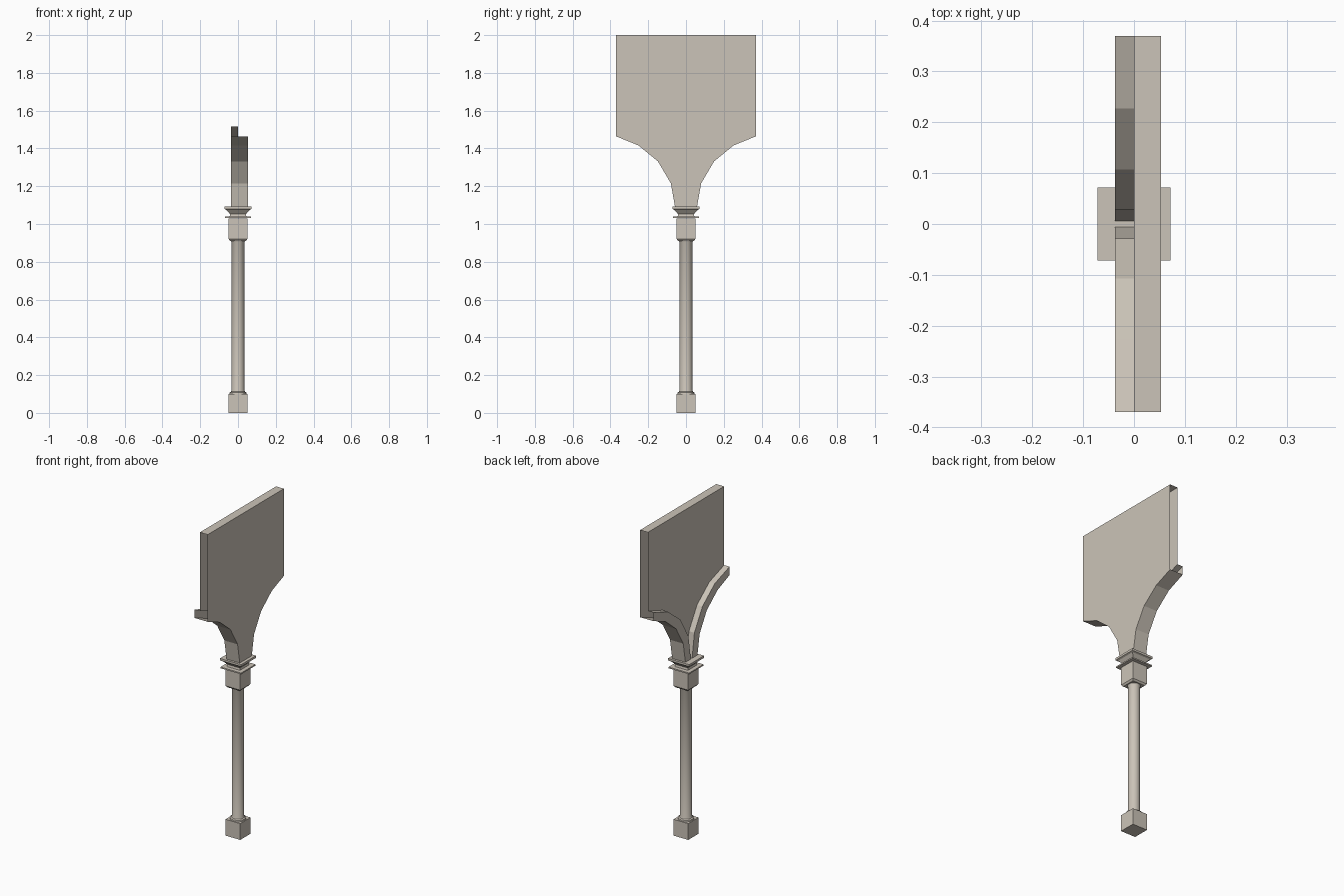
import bpy, bmesh, math

if "Cube" in bpy.data.objects:
    bpy.data.objects.remove(bpy.data.objects["Cube"])

stone = bpy.data.materials.new("stone")
stone.diffuse_color = (0.60, 0.55, 0.48, 1)
stone.use_nodes = True
stone.node_tree.nodes["Principled BSDF"].inputs["Base Color"].default_value = stone.diffuse_color


def finish(bm, name, smooth=False):
    bmesh.ops.remove_doubles(bm, verts=bm.verts, dist=1e-5)
    bmesh.ops.recalc_face_normals(bm, faces=bm.faces)
    me = bpy.data.meshes.new(name)
    bm.to_mesh(me)
    bm.free()
    ob = bpy.data.objects.new(name, me)
    bpy.context.collection.objects.link(ob)
    me.materials.append(stone)
    if smooth:
        bpy.context.view_layer.objects.active = ob
        ob.select_set(True)
        bpy.ops.object.shade_smooth_by_angle(angle=math.radians(35))
        ob.select_set(False)
    return ob


def loft(name, profile, sides, smooth=False):
    """Stack of regular rings; profile is (half width or radius, z)."""
    bm = bmesh.new()
    k = math.sqrt(2) if sides == 4 else 1
    rings = []
    for r, z in profile:
        angles = [math.pi / 4 + i * math.tau / sides for i in range(sides)]
        rings.append([bm.verts.new((k * r * math.cos(a), k * r * math.sin(a), z)) for a in angles])
    for a, b in zip(rings, rings[1:]):
        for i in range(sides):
            j = (i + 1) % sides
            bm.faces.new((a[i], a[j], b[j], b[i]))
    bm.faces.new(rings[0][::-1])
    bm.faces.new(rings[-1])
    return finish(bm, name, smooth)


# Column: square foot, round shaft with flared ends, square capital
loft("base_block", [(0.05, 0), (0.05, 0.10)], 4)
loft("shaft", [(0.046, 0.10), (0.045, 0.108), (0.037, 0.112), (0.034, 0.12),
               (0.034, 0.905), (0.037, 0.911), (0.044, 0.914), (0.046, 0.92)], 16, True)
loft("capital_block", [(0.042, 0.911), (0.05, 0.921), (0.05, 1.03)], 4)
loft("capital_fillet", [(0.07, 1.031), (0.07, 1.039)], 4)
loft("capital_neck", [(0.045, 1.037), (0.042, 1.052), (0.062, 1.075), (0.072, 1.079),
                      (0.072, 1.092)], 4)

# Half profiles of the arch (y, z): underside and top of the moulding
inner = [(0.058, 1.09), (0.08, 1.215), (0.149, 1.332), (0.252, 1.416), (0.37, 1.464)]
outer = [(0.006, 1.09), (0.029, 1.24), (0.107, 1.372), (0.227, 1.467), (0.37, 1.516)]
XF, XW, XR, TOP = 0.053, 0.0, -0.037, 2.0


def both(half):
    return [(-y, z) for y, z in reversed(half)] + list(half)


def strip(bm, pa, xa, pb, xb):
    for s in (1, -1):
        for i in range(len(pa) - 1):
            pts = [(xa, *pa[i]), (xa, *pa[i + 1]), (xb, *pb[i + 1]), (xb, *pb[i])]
            bm.faces.new([bm.verts.new((x, s * y, z)) for x, y, z in pts])


# Spandrel wall: two faces and a top, ends open where it meets its neighbours
bm = bmesh.new()
for x, edge in ((XF, inner), (XW, outer)):
    loop = both(edge) + [(0.37, TOP), (-0.37, TOP)]
    bm.faces.new([bm.verts.new((x, y, z)) for y, z in loop])
bm.faces.new([bm.verts.new(p) for p in
              ((XW, -0.37, TOP), (XF, -0.37, TOP), (XF, 0.37, TOP), (XW, 0.37, TOP))])
# Arch underside, moulding face and moulding top
strip(bm, inner, XR, inner, XF)
strip(bm, inner, XR, outer, XR)
strip(bm, outer, XR, outer, XW)
finish(bm, "arch_wall")
